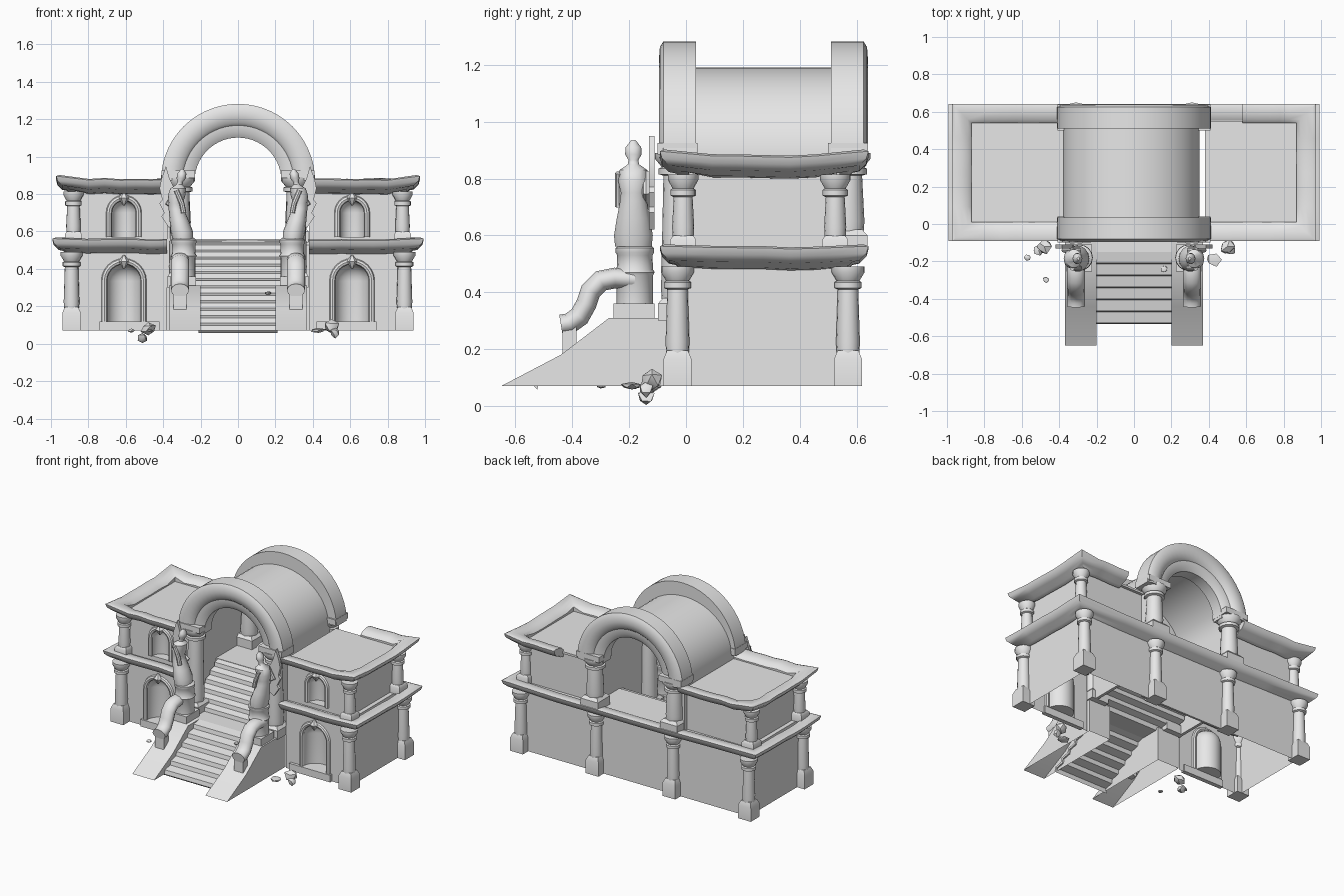
import bpy, bmesh, random
from math import sin, cos, pi
from mathutils import Vector

random.seed(4)
if "Cube" in bpy.data.objects:
    bpy.data.objects.remove(bpy.data.objects["Cube"])

stone = bpy.data.materials.new("grey stone")
stone.use_nodes = True
GREY = (0.8, 0.8, 0.8, 1)
stone.diffuse_color = GREY
stone.node_tree.nodes["Principled BSDF"].inputs["Base Color"].default_value = GREY
Y, Z, X = Vector((0, 1, 0)), Vector((0, 0, 1)), Vector((1, 0, 0))


def smooth(obj):
    bpy.ops.object.select_all(action='DESELECT')
    obj.select_set(True)
    bpy.context.view_layer.objects.active = obj
    bpy.ops.object.shade_smooth_by_angle(angle=0.7)


def finish(name, bm):
    bmesh.ops.recalc_face_normals(bm, faces=bm.faces)
    mesh = bpy.data.meshes.new(name)
    bm.to_mesh(mesh)
    bm.free()
    mesh.materials.append(stone)
    obj = bpy.data.objects.new(name, mesh)
    bpy.context.collection.objects.link(obj)
    smooth(obj)
    return obj


def open_up(obj, rule):
    """Remove the faces whose centre meets the rule."""
    bm = bmesh.new()
    bm.from_mesh(obj.data)
    bmesh.ops.delete(bm, geom=[f for f in bm.faces if rule(f.calc_center_median())], context='FACES')
    bm.to_mesh(obj.data)
    bm.free()


def loft(name, rings):
    """Skin a list of closed rings and cap both ends."""
    bm = bmesh.new()
    vs = [[bm.verts.new(p) for p in ring] for ring in rings]
    n = len(vs[0])
    for a, b in zip(vs, vs[1:]):
        for i in range(n):
            bm.faces.new((a[i], a[(i + 1) % n], b[(i + 1) % n], b[i]))
    bm.faces.new(vs[0])
    bm.faces.new(vs[-1])
    return finish(name, bm)


def extrude(name, outline, a, b, axis):
    place = (lambda u, v, t: (t, u, v)) if axis == X else (lambda u, v, t: (u, t, v))
    return loft(name, [[place(u, v, t) for u, v in outline] for t in (a, b)])


def box(name, x0, x1, y0, y1, z0, z1):
    return extrude(name, [(x0, z0), (x1, z0), (x1, z1), (x0, z1)], y0, y1, Y)


def lathe(name, profile, x, y, n=16, sx=1, turn=0):
    """Profile entries are radius, height and optional sideways drift."""
    rings = []
    for r, z, *drift in profile:
        dx = drift[0] if drift else 0
        rings.append([(x + dx + sx * r * cos(turn + 2 * pi * i / n),
                       y + r * sin(turn + 2 * pi * i / n), z) for i in range(n)])
    return loft(name, rings)


def sweep(name, path, up, profile):
    """Sweep a profile (outward, up) along a planar path with mitred corners."""
    path = [Vector(p) for p in path]
    rings = []
    for i, p in enumerate(path):
        n0 = (p - path[max(i - 1, 0)]).cross(up).normalized()
        n1 = (path[min(i + 1, len(path) - 1)] - p).cross(up).normalized()
        n0, n1 = (n0 if i else n1), (n1 if i < len(path) - 1 else n0)
        side = (n0 + n1) / (1 + n0.dot(n1))
        rings.append([p + side * u + up * v for u, v in profile])
    return loft(name, rings)


def circle(r, n=10, sv=1):
    return [(r * cos(2 * pi * i / n), sv * r * sin(2 * pi * i / n)) for i in range(n)]


def arc(cx, y, cz, r, n):
    return [(cx - r * cos(pi * i / n), y, cz + r * sin(pi * i / n)) for i in range(n + 1)]


def weathered(corners, z, lift):
    """Subdivide a path, raising its corners and wobbling between them."""
    out = []
    for (ax, ay), (bx, by) in zip(corners, corners[1:]):
        for i in range(6):
            t = i / 6
            out.append((ax + (bx - ax) * t, ay + (by - ay) * t,
                        z + (lift if i == 0 and out else random.uniform(-.004, .004))))
    return out + [(*corners[-1], z)]


def column(name, x, y, z0, z1, r, base):
    """Chamfered square plinth, round shaft and flared capital."""
    k = r / .04
    lathe(name + "_plinth", [(.07 * k, z0), (.07 * k, z0 + base * .75), (.052 * k, z0 + base)],
          x, y, 4, turn=pi / 4)
    lathe(name + "_shaft", [(r, z0 + base * .9), (r * 1.05, z0 + base + .03), (r * .9, z1 - .08),
                            (r * 1.2, z1 - .075), (r * 1.2, z1 - .055), (r, z1 - .05),
                            (r * 1.45, z1 - .02), (r * 1.45, z1)], x, y)


def niche_wall(name, x, y, z0, spring, r, bounds):
    """Wing block with a round-headed niche scooped out of the front."""
    wall = box(name, *bounds)
    head = [(r * cos(a * pi / 12), spring + r * sin(a * pi / 12)) for a in range(6)]
    cutter = lathe("niche_cutter", [(r, z0)] + head + [(.003, spring + r)], x, y, 24)
    cutter.hide_render = True
    mod = wall.modifiers.new("niche", 'BOOLEAN')
    mod.object, mod.operation, mod.solver = cutter, 'DIFFERENCE', 'EXACT'
    bpy.context.view_layer.objects.active = wall
    bpy.ops.object.modifier_apply(modifier=mod.name)
    bpy.data.objects.remove(cutter)
    smooth(wall)
    # Moulding and keystone around the opening
    rr = r + .013
    sweep(name + "_niche_frame", [(x - rr, y, z0)] + arc(x, y, spring, rr, 12) + [(x + rr, y, z0)],
          Y, circle(.016, 8))
    lathe(name + "_keystone", [(.004, spring + rr - .04), (.03, spring + rr), (.004, spring + rr + .035)],
          x, y - .01, 6)
    return wall


GROUND, FLOOR = .07, .55
CORNICE = [(-.01, -.005), (.02, 0), (.035, .015), (.06, .02), (.085, .045), (.092, .07),
           (.075, .076), (.04, .07), (.01, .064), (-.01, .045)]

# Side wings, columns and niches
for s, side in ((1, "left"), (-1, "right")):
    def span(a, b):
        return sorted((s * a, s * b))
    lower = niche_wall(side + "_lower_wing", s * .61, -.01, .12, .335, .092,
                       (*span(.38, .88), -.01, .56, GROUND, FLOOR - .01))
    open_up(lower, lambda c: c.z < GROUND + .005 or abs(c.x) < .385)
    niche_wall(side + "_upper_wing", s * .61, .01, .57, .7, .066,
               (*span(.38, .85), .01, .53, FLOOR - .01, .83))
    box(side + "_roof", *span(.38, .9), 0, .55, .825, .84)
    box(side + "_niche_sill", *span(.42, .74), -.03, 0, GROUND, .12)
    for y, end in ((-.03, "front"), (.57, "back")):
        column(f"{side}_lower_{end}_column", s * .89, y, GROUND, .49, .04, .125)
    for y, end in ((-.01, "front"), (.525, "back")):
        column(f"{side}_upper_{end}_column", s * .88, y, FLOOR - .01, .815, .037, .06)
    column(side + "_rear_middle_column", s * .3, .57, GROUND, .49, .04, .125)
    # Piers that carry the arches
    for y, z0, end in ((-.03, .3, "front"), (.57, FLOOR - .01, "back")):
        column(f"{side}_{end}_arch_pier", s * .31, y, z0, .89, .055, .08)
        box(f"{side}_{end}_impost_cap", *span(.23, .41), y - .07, y + .07, .885, .925)
    # Stair flank, pedestal and scrolled rail
    flank = extrude(side + "_stair_flank",
                    [(-.65, GROUND), (-.44, .18), (-.27, .31), (0, .31), (0, GROUND)],
                    *span(.2, .37), X)
    open_up(flank, lambda c: c.z < GROUND + .005)
    box(side + "_pedestal_foot", *span(.225, .36), -.255, -.11, .3, .36)
    lathe(side + "_pedestal", [(.064, .36), (.064, .46), (.07, .47), (.064, .48), (.062, .53),
                               (.068, .54), (.068, .555), (.055, .565)], s * .29, -.18)
    scroll = [(-.18, .445), (-.25, .45), (-.3, .44), (-.335, .405), (-.35, .36), (-.375, .315),
              (-.41, .29), (-.44, .285)]
    sweep(side + "_scroll_rail", [(s * .31, y, z) for y, z in scroll], X, circle(.036, 12, 1.35))
    box(side + "_rail_post", *span(.275, .345), -.435, -.385, .17, .28)
    # Robed winged figure
    robe = [(.066, .56, 0), (.07, .6, .005), (.06, .66, .02), (.048, .72, .035), (.045, .75, .038),
            (.055, .79, .034), (.05, .83, .025), (.02, .85, .018), (.018, .865, .014),
            (.03, .885, .008), (.028, .91, .005), (.008, .935, .002)]
    lathe(side + "_figure", [(r, z, s * d) for r, z, d in robe], s * .295, -.185, 14, .85)
    for y, x in ((-.235, .3), (-.14, .37)):
        sweep(side + "_figure_arm", [(s * .33, y, .82), (s * x, y, .75), (s * .29, y, .7)],
              Y, circle(.014, 8))
    wing = [(.32, .65), (.37, .62), (.41, .68), (.395, .7), (.42, .75), (.405, .77), (.42, .83),
            (.41, .88), (.385, .95), (.365, .88), (.33, .81)]
    extrude(side + "_figure_wing", [(s * u, v) for u, v in wing], -.13, -.11, Y)

# Cornices: lower band runs round the sides and back, upper band rims each roof
sweep("lower_cornice", weathered([(.38, 0), (.9, 0), (.9, .55), (-.9, .55), (-.9, 0), (-.38, 0)],
                                 .484, .008), Z, CORNICE)
sweep("left_roof_cornice", weathered([(.38, 0), (.88, 0), (.88, .55), (.58, .55)], .806, .02), Z, CORNICE)
sweep("right_roof_cornice", weathered([(-.38, .55), (-.88, .55), (-.88, 0), (-.38, 0)], .806, .02),
      Z, CORNICE)

# Passage: rear wall, floor, steps and barrel vault
box("rear_wall", -.4, .4, .545, .56, GROUND, .5)
box("passage_floor", -.37, .35, .27, .56, .52, .54)


def steps(name, y0, y1, z0, z1, half, n=6):
    """Thin flight of worn steps with sloping treads."""
    dy, dz = (y1 - y0) / n, (z1 - z0) / n
    line = [(y0, z0)]
    for i in range(n):
        line += [(y0 + dy * (i + .1), z0 + dz * (i + .7)), (y0 + dy * (i + 1), z0 + dz * (i + 1))]
    extrude(name, line + [(y + .012, z - .012) for y, z in line[::-1]], -half, half, X)


steps("lower_steps", -.535, -.15, GROUND, .31, .21)
box("landing", -.35, .35, -.15, -.02, .295, .31)
steps("upper_steps", -.03, .28, .31, .54, .345)


def vault_line(r, h):
    return [(-.015 - r, .3)] + [(-.015 - r * cos(pi * i / 32), .87 + h * sin(pi * i / 32))
                                for i in range(33)] + [(-.015 + r, .3)]


extrude("barrel_vault", vault_line(.365, .32) + vault_line(.345, .3)[::-1], -.01, .56, Y)

# Moulded arches at both ends of the vault
SECTION = [(-.09, -.035), (-.09, .045), (-.06, .065), (-.025, .068), (-.01, .085), (.03, .095),
           (.07, .092), (.09, .08), (.09, -.035)]
for y, f, end in ((0, -1, "front"), (.545, 1, "back")):
    sweep(end + "_arch", arc(0, y, .87, .322, 28), Y, [(u, v * f) for u, v in SECTION])

# Fallen rubble: position, size and flatness
for x, y, z, r, flat in ((-.48, -.12, .08, .045, .8), (-.51, -.14, .03, .032, 1), (-.57, -.18, .07, .02, .5),
                         (-.47, -.3, .07, .02, .5), (.5, -.12, .09, .045, 1), (.52, -.14, .06, .03, 1),
                         (.43, -.19, .07, .042, .35), (.16, -.24, .27, .02, .5)):
    bm = bmesh.new()
    bmesh.ops.create_icosphere(bm, subdivisions=1, radius=r)
    for v in bm.verts:
        v.co = v.co * random.uniform(.75, 1.1) * Vector((1, 1, flat)).z ** 0 + Vector((x, y, z))
        v.co.z = z + (v.co.z - z) * flat
    finish("rubble", bm)
